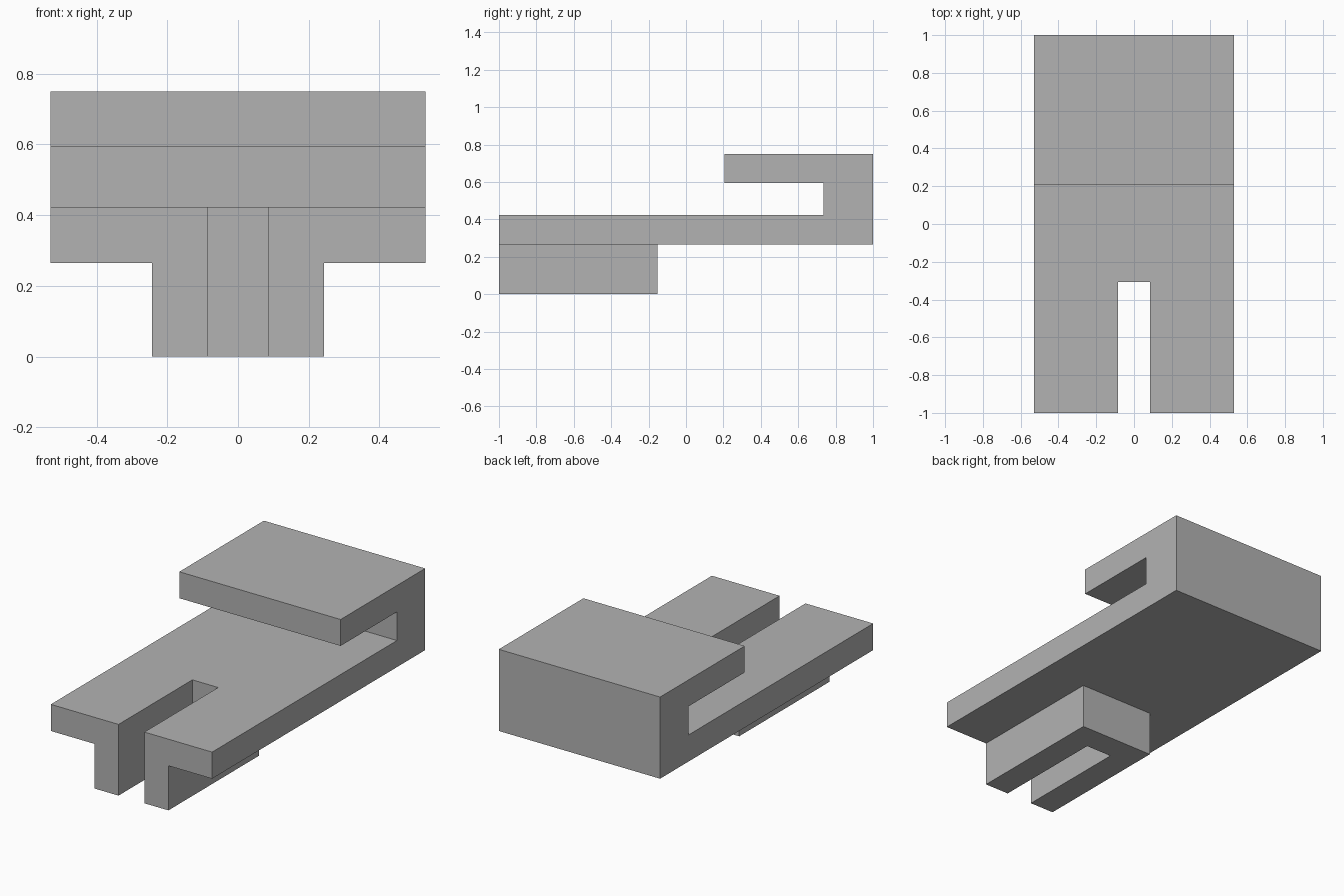
import bpy
import bmesh
from mathutils import Vector

cube = bpy.data.objects.get("Cube")
if cube:
    bpy.data.objects.remove(cube, do_unlink=True)

grey = bpy.data.materials.new("plain_grey")
grey.use_nodes = True
colour = (0.45, 0.45, 0.45, 1)
grey.diffuse_color = colour
grey.node_tree.nodes["Principled BSDF"].inputs["Base Color"].default_value = colour

HALF_WIDTH = 0.53
PLATE_BOTTOM, PLATE_TOP = 0.265, 0.423


def extrude(name, points, direction):
    """Extrude a closed flat profile into a solid."""
    bm = bmesh.new()
    face = bm.faces.new([bm.verts.new(p) for p in points])
    result = bmesh.ops.extrude_face_region(bm, geom=[face])
    moved = [g for g in result["geom"] if isinstance(g, bmesh.types.BMVert)]
    bmesh.ops.translate(bm, vec=Vector(direction), verts=moved)
    bmesh.ops.recalc_face_normals(bm, faces=bm.faces)
    mesh = bpy.data.meshes.new(name)
    bm.to_mesh(mesh)
    bm.free()
    mesh.materials.append(grey)
    obj = bpy.data.objects.new(name, mesh)
    bpy.context.collection.objects.link(obj)
    return obj


def block(name, x, y0, y1, z0, z1):
    """Box centred on x = 0."""
    corners = [(-x, y0, z0), (x, y0, z0), (x, y1, z0), (-x, y1, z0)]
    return extrude(name, corners, (0, 0, z1 - z0))


def combine(target, tool, operation):
    """Apply a boolean and remove its helper."""
    mod = target.modifiers.new(operation.title(), "BOOLEAN")
    mod.operation = operation
    mod.solver = "EXACT"
    mod.object = tool
    bpy.context.view_layer.objects.active = target
    bpy.ops.object.modifier_apply(modifier=mod.name)
    bpy.data.objects.remove(tool, do_unlink=True)


# Long plate folding back over itself at the rear
side = [(-1, PLATE_BOTTOM), (1, PLATE_BOTTOM), (1, 0.75), (0.206, 0.75),
        (0.206, 0.593), (0.735, 0.593), (0.735, PLATE_TOP), (-1, PLATE_TOP)]
body = extrude("hooked_plate", [(-HALF_WIDTH, y, z) for y, z in side],
               (2 * HALF_WIDTH, 0, 0))

# Narrow foot under the front
combine(body, block("foot", 0.243, -1, -0.152, 0, PLATE_BOTTOM), "UNION")

# Slot open to the front, through plate and foot
combine(body, block("slot_cutter", 0.085, -1.2, -0.307, -0.1, 0.5), "DIFFERENCE")

# Merge leftover coplanar faces
bm = bmesh.new()
bm.from_mesh(body.data)
bmesh.ops.remove_doubles(bm, verts=bm.verts, dist=0.0005)
bmesh.ops.dissolve_limit(bm, angle_limit=0.01, verts=bm.verts, edges=bm.edges)
bm.to_mesh(body.data)
bm.free()
